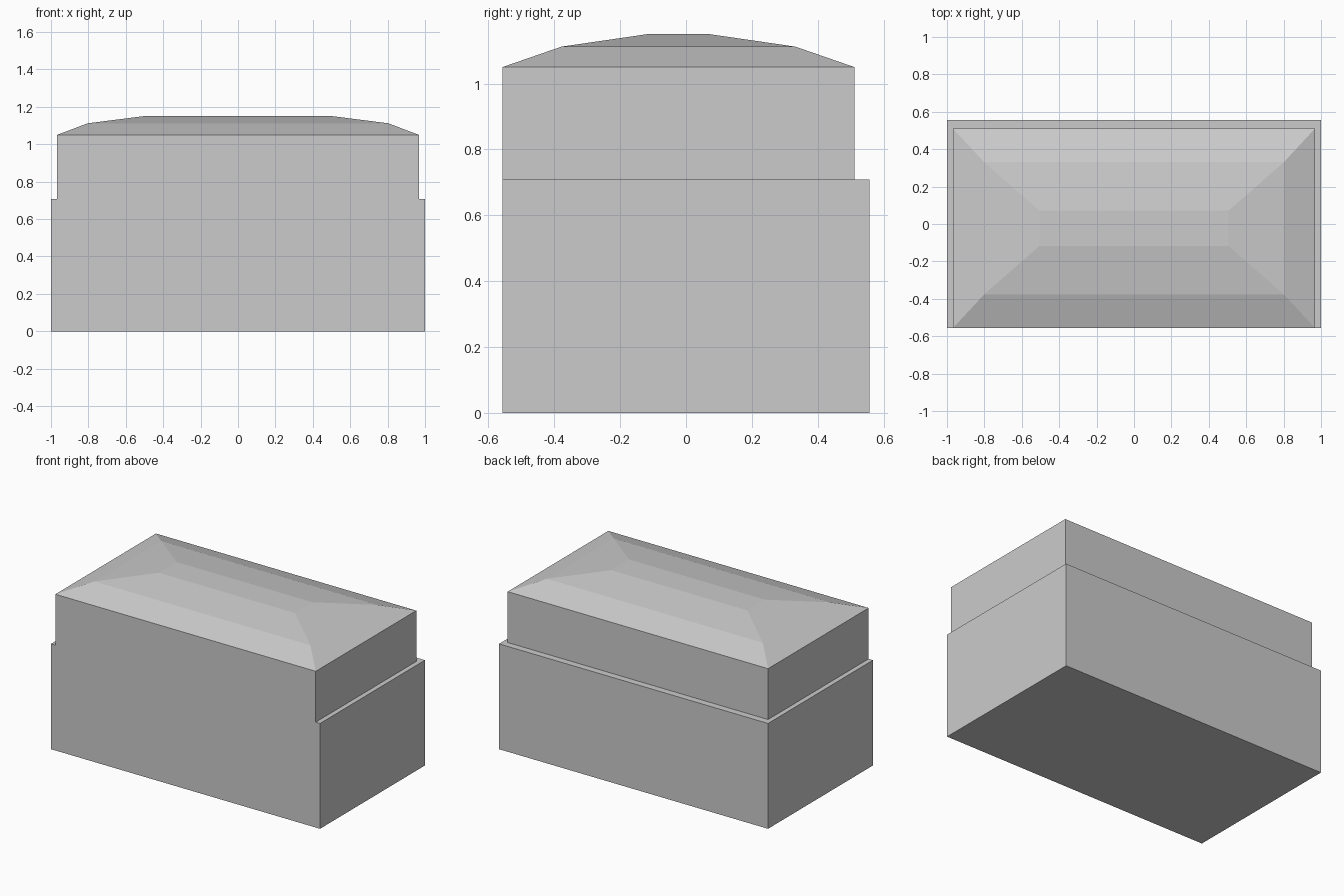
import bpy, bmesh

if "Cube" in bpy.data.objects:
    bpy.data.objects.remove(bpy.data.objects["Cube"])


def stacked_rings(name, rings):
    """Closed solid from rectangles (half_x, y_front, y_back, z), bottom to top."""
    bm = bmesh.new()
    loops = [[bm.verts.new(p) for p in ((-hx, y0, z), (hx, y0, z), (hx, y1, z), (-hx, y1, z))]
             for hx, y0, y1, z in rings]
    bm.faces.new(loops[0][::-1])
    bm.faces.new(loops[-1])
    for low, high in zip(loops, loops[1:]):
        for i in range(4):
            j = (i + 1) % 4
            bm.faces.new((low[i], low[j], high[j], high[i]))
    bmesh.ops.recalc_face_normals(bm, faces=bm.faces)
    mesh = bpy.data.meshes.new(name)
    bm.to_mesh(mesh)
    bm.free()
    obj = bpy.data.objects.new(name, mesh)
    bpy.context.collection.objects.link(obj)
    return obj


# Lower box
stacked_rings("chest_base", [(1.0, -0.557, 0.557, 0.0), (1.0, -0.557, 0.557, 0.708)])

# Upper box, flush at the front, with a two-step hipped top
stacked_rings("chest_lid", [
    (0.968, -0.557, 0.511, 0.708),
    (0.968, -0.557, 0.511, 1.05),
    (0.803, -0.378, 0.332, 1.112),
    (0.505, -0.117, 0.071, 1.15),
])
